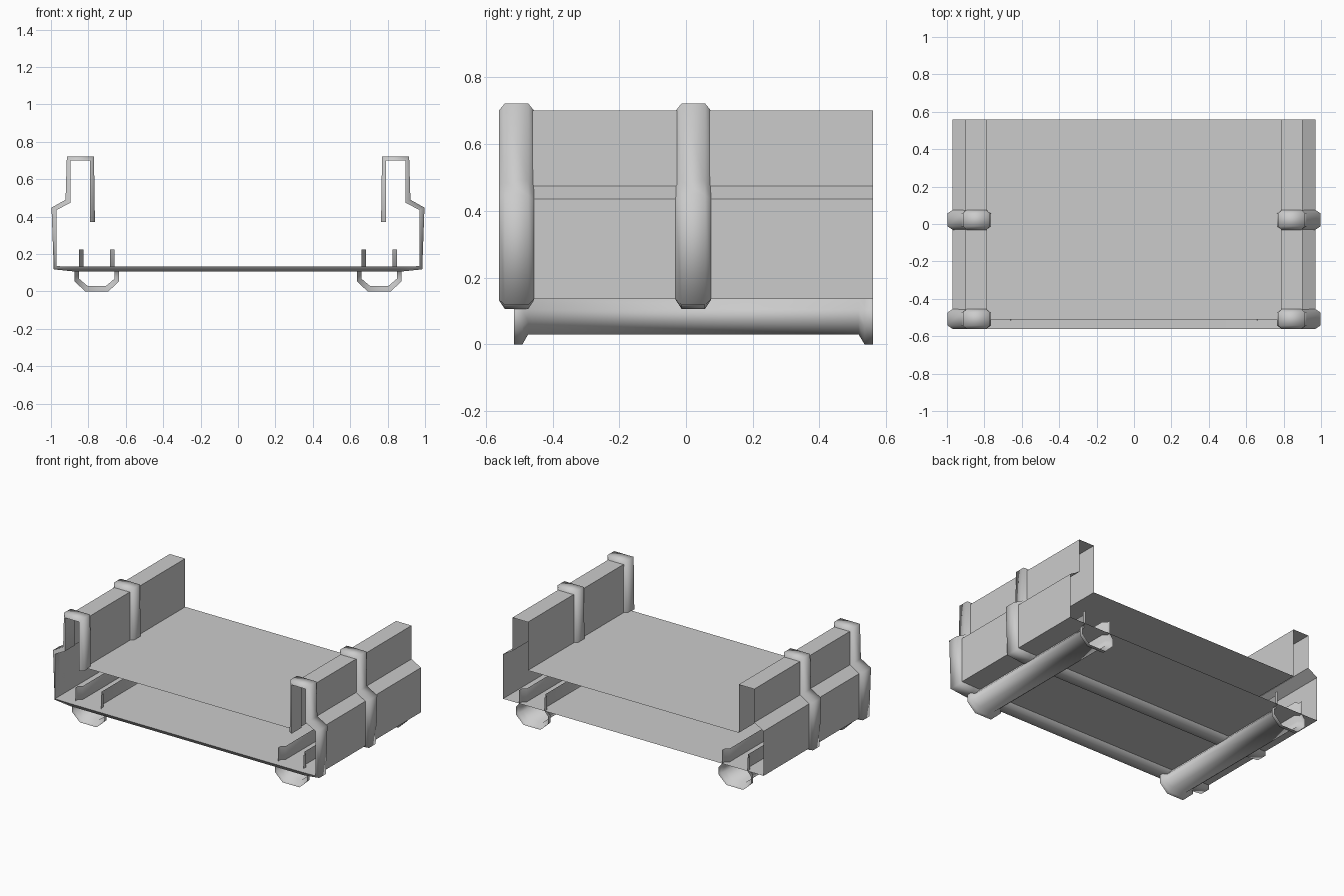
import bpy, bmesh, math

cube = bpy.data.objects.get("Cube")
if cube:
    bpy.data.objects.remove(cube, do_unlink=True)

grey = bpy.data.materials.new("light_grey_metal")
grey.use_nodes = True
grey.diffuse_color = (0.6, 0.6, 0.6, 1)
grey.node_tree.nodes["Principled BSDF"].inputs["Base Color"].default_value = (0.6, 0.6, 0.6, 1)


def mirrored(half):
    """Right-to-left path from its left half, which runs to the centre."""
    return half + [(-x, z) for x, z in reversed(half)]


def loft(name, rows, wrap_rows=False, wrap_points=False, caps=False, angle=60):
    """Skin a grid of points, row by row."""
    bm = bmesh.new()
    grid = [[bm.verts.new(p) for p in row] for row in rows]
    n, m = len(grid), len(grid[0])
    for i in range(n if wrap_rows else n - 1):
        for j in range(m if wrap_points else m - 1):
            a, b = grid[i], grid[(i + 1) % n]
            k = (j + 1) % m
            bm.faces.new((a[j], a[k], b[k], b[j]))
    if caps:
        for j in (0, m - 1):
            bm.faces.new([row[j] for row in grid])
    bmesh.ops.recalc_face_normals(bm, faces=bm.faces)
    mesh = bpy.data.meshes.new(name)
    bm.to_mesh(mesh)
    bm.free()
    mesh.materials.append(grey)
    obj = bpy.data.objects.new(name, mesh)
    bpy.context.collection.objects.link(obj)
    bpy.ops.object.select_all(action="DESELECT")
    obj.select_set(True)
    bpy.context.view_layer.objects.active = obj
    bpy.ops.object.shade_smooth_by_angle(angle=math.radians(angle))
    return obj


FRONT, BACK = -0.51, 0.56

# Hollow hull: deck, raised side walls and floor, open at both ends
shell = mirrored([(0.785, 0.375), (0.785, 0.70), (0.90, 0.70),
                  (0.90, 0.475), (0.97, 0.435), (0.97, 0.135)])
loft("hull_shell", [[(x, y, z) for x, z in shell] for y in (FRONT, BACK)],
     wrap_points=True)

# Chamfered ribs wrapped round the sides and underneath
rib_base = mirrored([(0.79, 0.37), (0.79, 0.70), (0.895, 0.70), (0.895, 0.475),
                     (0.97, 0.435), (0.97, 0.135), (0.87, 0.133)])
rib_top = mirrored([(0.765, 0.37), (0.77, 0.722), (0.915, 0.722), (0.922, 0.49),
                    (0.997, 0.448), (0.985, 0.118), (0.87, 0.106)])
for name, y in (("front_rib", -0.508), ("middle_rib", 0.022)):
    section = [(-0.053, rib_base), (-0.035, rib_top), (0.035, rib_top), (0.053, rib_base)]
    loft(name, [[(x, y + dy, z) for x, z in path] for dy, path in section],
         wrap_rows=True, caps=True, angle=80)

# Open trough rails with flared ends, rising through the floor
inner = mirrored([(0.07, 0.225), (0.07, 0.135), (0.095, 0.105), (0.095, 0.068), (0.05, 0.03)])
outer = mirrored([(0.095, 0.225), (0.095, 0.135), (0.12, 0.105), (0.12, 0.055), (0.062, 0.0)])
stations = [(-0.515, outer), (-0.49, outer), (-0.473, inner),
            (0.517, inner), (0.535, outer), (BACK, outer)]
for name, cx in (("left_rail", 0.755), ("right_rail", -0.755)):
    loft(name, [[(cx + x, y, z) for x, z in path] for y, path in stations], angle=80)
